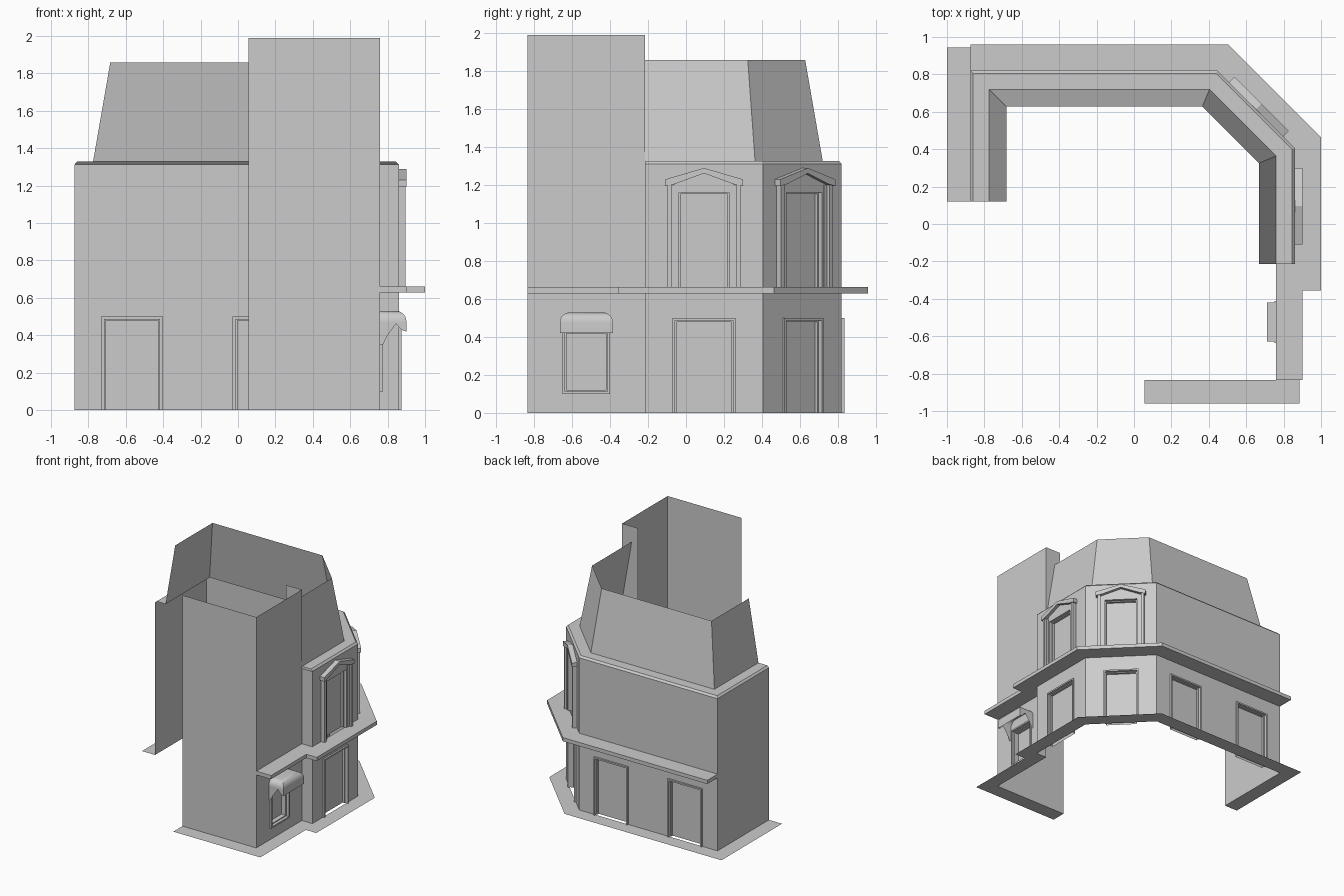
import bpy, bmesh
from mathutils import Vector

if "Cube" in bpy.data.objects:
    bpy.data.objects.remove(bpy.data.objects["Cube"])

# Outer wall footprint, counterclockwise from the open front edge
PATH = [Vector(p) for p in [(.055, -.835), (.76, -.835), (.76, -.215), (.86, -.215),
                            (.86, .405), (.445, .82), (-.875, .82), (-.875, .12)]]
TALL, LOW = 1.99, 1.312


def make(name, polys, solid=False):
    bm = bmesh.new()
    for poly in polys:
        bm.faces.new([bm.verts.new(p) for p in poly])
    bmesh.ops.remove_doubles(bm, verts=bm.verts, dist=1e-5)
    if solid:
        bmesh.ops.recalc_face_normals(bm, faces=bm.faces)
    return finish(name, bm)


def finish(name, bm):
    me = bpy.data.meshes.new(name)
    bm.to_mesh(me)
    bm.free()
    ob = bpy.data.objects.new(name, me)
    bpy.context.collection.objects.link(ob)
    return ob


def local(seg):
    """Map (along wall, height, outward) to world for one wall segment."""
    a = PATH[seg]
    d = (PATH[seg + 1] - a).normalized()
    n = Vector((d.y, -d.x))
    return lambda s, z, o=0: (*(a + d * s + n * o), z)


def offset_path(path, off):
    dirs = [(b - a).normalized() for a, b in zip(path, path[1:])]
    nrm = [Vector((d.y, -d.x)) for d in dirs]
    out = []
    for i, p in enumerate(path):
        n0, n1 = nrm[max(i - 1, 0)], nrm[min(i, len(nrm) - 1)]
        out.append(p + (n0 + n1) * off / (1 + n0.dot(n1)))
    return out


def sweep(name, path, profile, caps=False):
    rows = [[(q.x, q.y, z) for q in offset_path(path, o)] for o, z in profile]
    polys = [(a[i], a[i + 1], b[i + 1], b[i]) for a, b in zip(rows, rows[1:])
             for i in range(len(path) - 1)]
    if caps:
        polys += [[r[0] for r in rows], [r[-1] for r in rows][::-1]]
    make(name, polys)


def wall(name, seg, height, holes=()):
    f = local(seg)
    length = (PATH[seg + 1] - PATH[seg]).length
    ss = sorted({0, length, *[h[0] for h in holes], *[h[1] for h in holes]})
    zs = sorted({0, height, *[h[2] for h in holes], *[h[3] for h in holes]})
    polys = []
    for s0, s1 in zip(ss, ss[1:]):
        for z0, z1 in zip(zs, zs[1:]):
            cs, cz = (s0 + s1) / 2, (z0 + z1) / 2
            if not any(h[0] < cs < h[1] and h[2] < cz < h[3] for h in holes):
                polys.append((f(s0, z0), f(s1, z0), f(s1, z1), f(s0, z1)))
    make(name, polys)


def opening(name, seg, hole, depth=.03, sill=False):
    """Stepped frame around a recessed panel."""
    f = local(seg)
    s0, s1, z0, z1 = hole
    steps = [(0, 0), (0, .014), (.013, .014), (.013, -.01), (.021, -.01), (.021, -depth)]
    loops = []
    for i, o in steps:
        b = z0 + (i if sill else 0)
        loops.append([f(s0 + i, b, o), f(s1 - i, b, o), f(s1 - i, z1 - i, o), f(s0 + i, z1 - i, o)])
    polys = [loops[-1]]
    for a, b in zip(loops, loops[1:]):
        for k in range(0 if sill else 1, 4):
            j = (k + 1) % 4
            polys.append((a[k], a[j], b[j], b[k]))
    make(name, polys)


def prism(name, seg, outline, depth):
    f = local(seg)
    a = [f(s, z, 0) for s, z in outline]
    b = [f(s, z, depth) for s, z in outline]
    n = len(a)
    make(name, [a[::-1], b] + [(a[i], a[(i + 1) % n], b[(i + 1) % n], b[i]) for i in range(n)], True)


def rect(s0, s1, z0, z1):
    return [(s0, z0), (s1, z0), (s1, z1), (s0, z1)]


def hole(c, w, z0, z1):
    return (c - w / 2, c + w / 2, z0, z1)


# Walls with their door and window openings
side_c, diag_c = .31, (PATH[5] - PATH[4]).length / 2
doors = {4 - 1: [], 4: [hole(diag_c, .29, 0, .5)],
         5: [hole(.3075, .326, 0, .5), hole(1.0125, .326, 0, .5)]}
doors[3] = [hole(side_c, .33, 0, .5)]
windows = {3: [hole(side_c, .29, .66, 1.175)], 4: [hole(diag_c, .29, .66, 1.175)]}
shop = hole(.31, .25, .10, .44)
wall("tower_front_wall", 0, TALL)
wall("tower_side_wall", 1, TALL, [shop])
wall("step_wall", 2, LOW)
for seg, nm in ((3, "side"), (4, "corner"), (5, "back"), (6, "left")):
    wall(nm + "_wall", seg, LOW, doors.get(seg, []) + windows.get(seg, []))
    for h in doors.get(seg, []):
        opening(nm + "_door", seg, h)
    for h in windows.get(seg, []):
        opening(nm + "_window", seg, h)
opening("shop_window", 1, shop, .05, True)

# Short tower return above the roof line
make("tower_return_wall", [[(.76, -.215, LOW), (.61, -.215, LOW), (.61, -.215, TALL), (.76, -.215, TALL)]])

# Pilasters and open gables around the upper windows
for seg, c in ((3, side_c), (4, diag_c)):
    for m in (-1, 1):
        for a, b, d in ((.145, .168, .018), (.168, .192, .035)):
            lo, hi = sorted((c + m * a, c + m * b))
            prism("pilaster", seg, rect(lo, hi, .66, 1.2), d)
    half = [(-.205, 1.195), (-.155, 1.205), (0, 1.262), (.155, 1.205), (.205, 1.195),
            (.205, 1.23), (0, 1.29), (-.205, 1.23)]
    prism("gable", seg, [(c + s, z) for s, z in half], .042)
    tri = [(-.168, 1.175), (.168, 1.175), (.168, 1.2), (0, 1.264), (-.168, 1.2)]
    prism("gable_panel", seg, [(c + s, z) for s, z in tri], .014)

# Cornice and mansard roof, ledge, pavement
sweep("cornice", PATH[3:], [(0, LOW), (-.015, 1.328), (-.1, 1.328)])
sweep("mansard_roof", PATH[3:], [(-.1, 1.328), (-.192, 1.858)])
sweep("ledge", PATH[1:7], [(0, .63), (.14, .63), (.14, .662), (0, .662)], True)
sweep("pavement", PATH, [(.125, 0), (0, 0)])

# Rounded awning over the shop window
X0, X1, Y0, Y1, Z0, Z1 = .76, .9, -.665, -.385, .42, .53
bm = bmesh.new()
bmesh.ops.create_cube(bm, size=1)
for v in bm.verts:
    v.co = (X0 if v.co.x < 0 else X1, Y0 if v.co.y < 0 else Y1, Z0 if v.co.z < 0 else Z1)
top = [e for e in bm.edges if all(v.co.z > .5 for v in e.verts)
       and not all(v.co.x < .8 for v in e.verts)]
bmesh.ops.bevel(bm, geom=top, offset=.055, segments=7, profile=.5, affect='EDGES')
bm.normal_update()
bmesh.ops.delete(bm, geom=[f for f in bm.faces if f.normal.z < -.9 or f.normal.x < -.9
                           or abs(f.normal.y) > .999], context='FACES')
awning = finish("awning", bm)
bpy.context.view_layer.objects.active = awning
awning.select_set(True)
bpy.ops.object.shade_smooth_by_angle()

# Cut-away awning side flaps
flap = [(.76, .475), (.76, .35), (.775, .35), (.80, .40), (.845, .462), (.875, .428), (.9, .42), (.9, .475)]
make("awning_flaps", [[(x, y, z) for x, z in flap] for y in (Y0, Y1)])
